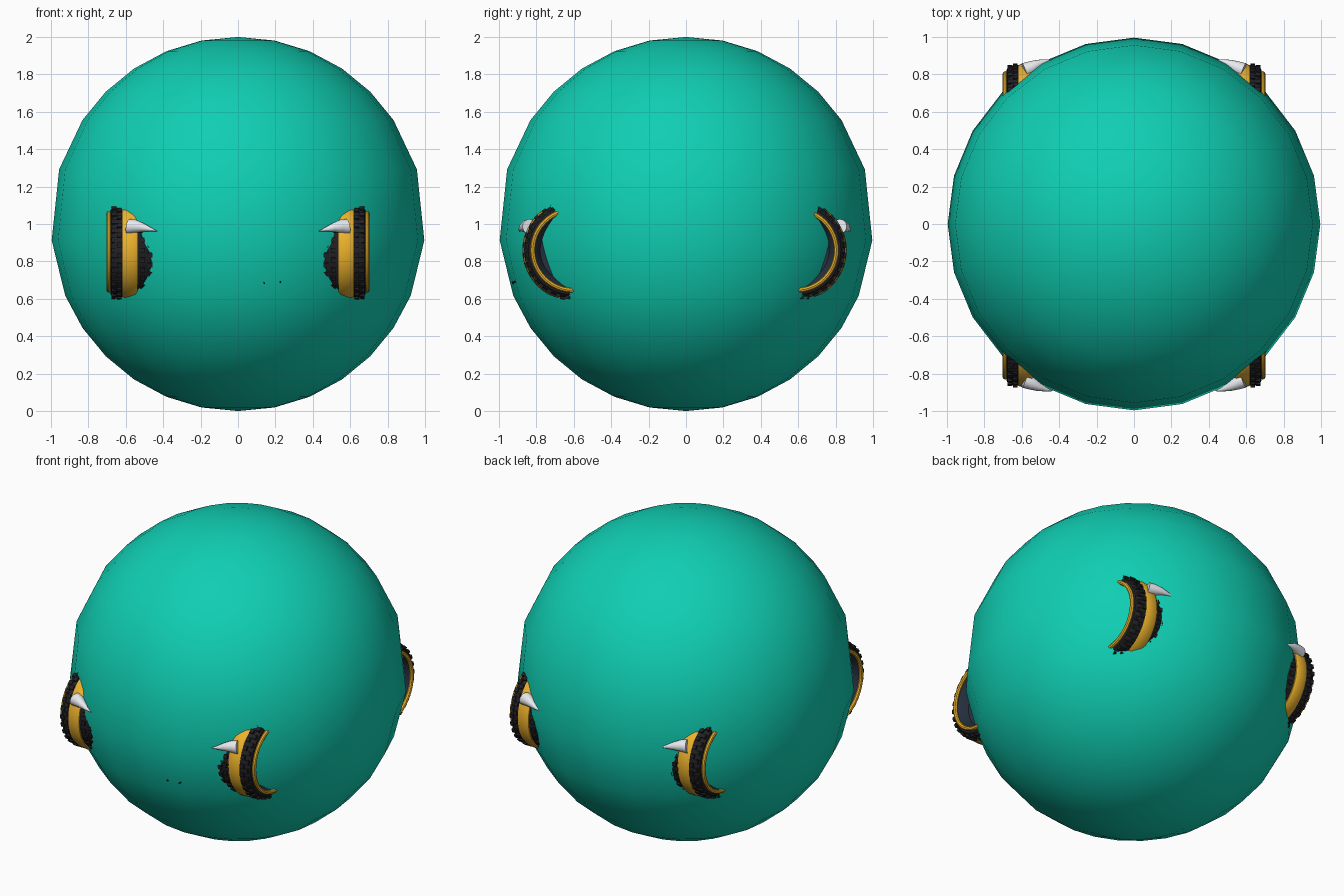
import bpy, bmesh
from math import sin, cos, pi, radians
from mathutils import Vector, Matrix

if "Cube" in bpy.data.objects:
    bpy.data.objects.remove(bpy.data.objects["Cube"])


def material(name, rgb):
    m = bpy.data.materials.new(name)
    m.diffuse_color = (*rgb, 1)
    m.use_nodes = True
    m.node_tree.nodes["Principled BSDF"].inputs["Base Color"].default_value = m.diffuse_color
    return m


TEAL = material("teal", (0.005, 0.62, 0.45))
YELLOW = material("yellow", (0.85, 0.45, 0.025))
BLACK = material("black", (0.015, 0.015, 0.018))
NAVY = material("dark_blue", (0.02, 0.03, 0.05))
WHITE = material("white", (0.8, 0.82, 0.86))


def finish(bm, name, mat, angle=40):
    bmesh.ops.recalc_face_normals(bm, faces=bm.faces)
    me = bpy.data.meshes.new(name)
    bm.to_mesh(me)
    bm.free()
    me.materials.append(mat)
    ob = bpy.data.objects.new(name, me)
    bpy.context.collection.objects.link(ob)
    bpy.ops.object.select_all(action='DESELECT')
    ob.select_set(True)
    bpy.context.view_layer.objects.active = ob
    bpy.ops.object.shade_smooth_by_angle(angle=radians(angle))
    return ob


def lathe(name, profile, mat, segments, axis, centre, angle=40, closed=False):
    """Revolve (along, radius) points around the z or x axis."""
    bm = bmesh.new()
    pts = [Vector((a, 0, r)) if axis == 'X' else Vector((r, 0, a)) for a, r in profile]
    vs = [bm.verts.new(p) for p in pts]
    edges = [bm.edges.new(p) for p in zip(vs, vs[1:])]
    if closed:
        edges.append(bm.edges.new((vs[-1], vs[0])))
    bmesh.ops.spin(bm, geom=vs + edges, cent=(0, 0, 0), angle=2 * pi, steps=segments,
                   axis=(1, 0, 0) if axis == 'X' else (0, 0, 1))
    bmesh.ops.remove_doubles(bm, verts=bm.verts, dist=1e-4)
    bmesh.ops.translate(bm, verts=bm.verts, vec=centre)
    return finish(bm, name, mat, angle)


# big ball: latitude rings unevenly spaced around the middle
rings = [0, 11.25, 22.5, 33.75, 45, 56.25, 73, 95, 112.5, 123.75, 135, 146.25, 157.5, 168.75, 180]
lathe("ball", [(1 + cos(radians(a)), sin(radians(a))) for a in rings], TEAL, 24, 'Z', (0, 0, 0), 60)


def treads(name, centre, rows, count, size):
    """Rows of small tread blocks around the x axis; rows are (x, radius)."""
    bm = bmesh.new()
    for k, (x, r) in enumerate(rows):
        for i in range(count):
            turn = Matrix.Rotation(2 * pi * (i + k / 2) / count, 4, 'X')
            m = Matrix.Translation(centre) @ turn @ Matrix.Translation((x, 0, r)) \
                @ Matrix.Diagonal((*size, 1))
            bmesh.ops.create_cube(bm, size=1, matrix=m)
    finish(bm, name, BLACK, 20)


def horn(name, points, radii, mat, n=12):
    """Curved horn tapering to a point, rings stacked along the path."""
    bm = bmesh.new()
    pts = [Vector(p) for p in points]
    d = (pts[-1] - pts[0]).normalized()
    u = d.cross(Vector((0, 0, 1))).normalized()
    w = d.cross(u)
    loops = [[bm.verts.new(p + r * (cos(2 * pi * i / n) * u + sin(2 * pi * i / n) * w))
              for i in range(n)] for p, r in zip(pts, radii)]
    for a, b in zip(loops, loops[1:]):
        for i in range(n):
            bm.faces.new((a[i], a[(i + 1) % n], b[(i + 1) % n], b[i]))
    bm.faces.new(loops[0])
    bm.faces.new(loops[-1])
    finish(bm, name, mat)


# four wheels poking out of the ball
for sx, side in ((1, "right"), (-1, "left")):
    for sy, end in ((-1, "front"), (1, "back")):
        tag = f"{end}_{side}"
        cy = 0.605 if sy < 0 else 0.59
        c = Vector((0, sy * cy, 0.86))

        def ring(part, prof, mat, closed=False):
            lathe(f"{tag}_{part}", [(sx * x, r) for x, r in prof], mat, 48, 'X', c, 35, closed)

        ring("inner_tyre", [(0.40, 0.15), (0.42, 0.22), (0.46, 0.25), (0.545, 0.258)], BLACK)
        ring("band", [(0.535, 0.24), (0.538, 0.264), (0.55, 0.27), (0.60, 0.267), (0.617, 0.26),
                      (0.62, 0.24)], YELLOW)
        ring("outer_tyre", [(0.61, 0.258), (0.63, 0.26), (0.665, 0.252), (0.68, 0.238),
                            (0.685, 0.205)], BLACK)
        ring("hub", [(0.685, 0.207), (0.66, 0.19), (0.62, 0.175), (0.60, 0.10), (0.60, 0)], NAVY)
        ring("rim", [(0.689 + 0.013 * cos(a * pi / 4), 0.214 + 0.013 * sin(a * pi / 4))
                     for a in range(8)], YELLOW, True)
        treads(f"{tag}_treads", c, [(sx * 0.47, 0.25), (sx * 0.51, 0.255), (sx * 0.635, 0.26),
                                    (sx * 0.662, 0.253)], 30, (0.026, 0.026, 0.016))
        # horn curving towards the centre line
        dy = 0 if sy < 0 else -0.015
        path = [(0.585, 0.835, 0.985), (0.55, 0.85, 0.987), (0.51, 0.87, 0.982),
                (0.47, 0.885, 0.972), (0.432, 0.893, 0.962)]
        horn(f"{tag}_horn", [(sx * x, sy * (y + dy), z) for x, y, z in path],
             [0.042, 0.036, 0.024, 0.011, 0.001], WHITE)

# tiny dark tips showing through the front of the ball
for x, z, s in ((0.14, 0.685, 0.009), (0.225, 0.69, 0.007)):
    bm = bmesh.new()
    bmesh.ops.create_cone(bm, segments=6, radius1=s, radius2=s * 0.5, depth=0.05, cap_ends=True,
                          matrix=Matrix.Translation((x, -0.905, z)) @ Matrix.Rotation(pi / 2, 4, 'X'))
    finish(bm, "front_tip", BLACK)
